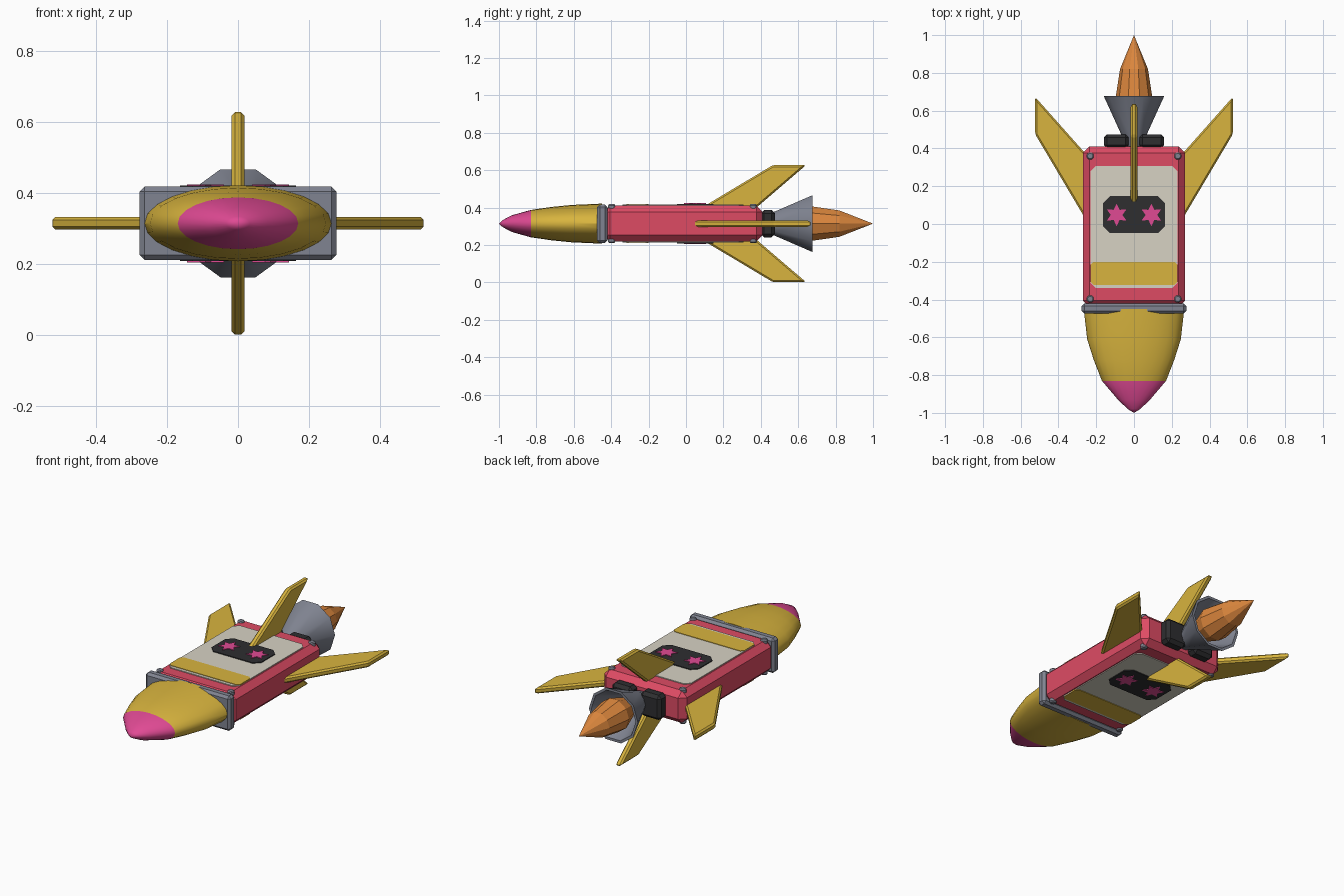
import bpy, bmesh, math
from mathutils import Vector

ZC = 0.314  # height of the centre line

cube = bpy.data.objects.get("Cube")
if cube:
    bpy.data.objects.remove(cube, do_unlink=True)


def material(name, r, g, b):
    lin = [((c / 255 + 0.055) / 1.055) ** 2.4 for c in (r, g, b)] + [1.0]
    m = bpy.data.materials.new(name)
    m.use_nodes = True
    m.diffuse_color = lin
    m.node_tree.nodes["Principled BSDF"].inputs["Base Color"].default_value = lin
    return m


RED = material("red", 222, 75, 100)
YELLOW = material("yellow", 216, 180, 62)
PINK = material("pink", 224, 74, 148)
CREAM = material("cream", 215, 210, 196)
GRAY = material("gray", 128, 132, 145)
BLACK = material("black", 46, 46, 48)
ORANGE = material("orange", 222, 136, 62)


def finish(name, bm, mats, bevel=0, smooth=None):
    bmesh.ops.recalc_face_normals(bm, faces=bm.faces)
    me = bpy.data.meshes.new(name)
    bm.to_mesh(me)
    bm.free()
    ob = bpy.data.objects.new(name, me)
    ob.location.z = ZC
    bpy.context.collection.objects.link(ob)
    for m in mats:
        me.materials.append(m)
    if bevel:
        mod = ob.modifiers.new("chamfer", 'BEVEL')
        mod.width = bevel
        mod.segments = 1
        mod.limit_method = 'ANGLE'
    if smooth:
        bpy.ops.object.select_all(action='DESELECT')
        ob.select_set(True)
        bpy.context.view_layer.objects.active = ob
        bpy.ops.object.shade_smooth_by_angle(angle=math.radians(smooth))
    return ob


def prism(name, pts, lo, hi, mat, place=lambda u, v, w: (u, v, w), bevel=0):
    """Extrude a flat outline from lo to hi, then map it into space."""
    bm = bmesh.new()
    rings = [[bm.verts.new(place(u, v, w)) for u, v in pts] for w in (lo, hi)]
    bm.faces.new(rings[0])
    bm.faces.new(rings[1])
    n = len(pts)
    for i in range(n):
        j = (i + 1) % n
        bm.faces.new((rings[0][i], rings[0][j], rings[1][j], rings[1][i]))
    return finish(name, bm, [mat], bevel)


def rect(x0, x1, y0, y1, c=0):
    if not c:
        return [(x0, y0), (x1, y0), (x1, y1), (x0, y1)]
    return [(x0 + c, y0), (x1 - c, y0), (x1, y0 + c), (x1, y1 - c),
            (x1 - c, y1), (x0 + c, y1), (x0, y1 - c), (x0, y0 + c)]


def lathe(name, profile, sides, mats, smooth=None, phase=0, rule=None):
    """Rings of (y, x radius, z radius) around the long axis; zero radius is a tip."""
    bm = bmesh.new()
    rings = []
    for y, rx, rz in profile:
        if rx == 0:
            rings.append([bm.verts.new((0, y, 0))] * sides)
            continue
        angles = [math.tau * (i + phase) / sides for i in range(sides)]
        rings.append([bm.verts.new((rx * math.cos(a), y, rz * math.sin(a))) for a in angles])
    for a, b in zip(rings, rings[1:]):
        for i in range(sides):
            j = (i + 1) % sides
            corners = list(dict.fromkeys((a[i], a[j], b[j], b[i])))
            bm.faces.new(corners)
    if profile[0][1]:
        bm.faces.new(rings[0])
    if rule:
        for f in bm.faces:
            f.material_index = rule(f.calc_center_median())
    return finish(name, bm, mats, smooth=smooth)


# Hull and front collar
prism("body", rect(-0.27, 0.27, -0.44, 0.41), -0.096, 0.096, RED, bevel=0.034)
prism("collar", rect(-0.277, 0.277, -0.475, -0.42), -0.103, 0.103, GRAY, bevel=0.014)

# Flattened nose with a coloured tip
nose = [(-0.45, 0.266, 0.107), (-0.61, 0.248, 0.1), (-0.72, 0.213, 0.089),
        (-0.83, 0.17, 0.073), (-0.93, 0.085, 0.045), (-0.98, 0.033, 0.019), (-1.0, 0, 0)]
lathe("nose", nose, 24, [YELLOW, PINK], smooth=35,
      rule=lambda c: 1 if c.y < -0.83 else 0)

# Engine mounts, hollow nozzle and flame
for side, s in (("left", 1), ("right", -1)):
    prism("engine_mount_" + side, rect(0.028, 0.16, 0.4, 0.475), -0.073, 0.073, BLACK,
          lambda u, v, w: (s * u, v, w), bevel=0.018)
lathe("nozzle", [(0.4, 0.04, 0.04), (0.475, 0.068, 0.068), (0.677, 0.16, 0.16),
                 (0.677, 0.145, 0.145), (0.5, 0.062, 0.062), (0.49, 0, 0)],
      10, [GRAY], smooth=38)
lathe("flame", [(0.56, 0.06, 0.06), (0.67, 0.097, 0.097), (0.82, 0.074, 0.074), (1.0, 0, 0)],
      10, [ORANGE])

# Swept fins: outline is (distance from axis, y)
side_fin = [(0.25, 0.015), (0.523, 0.475), (0.523, 0.672), (0.25, 0.365)]
tall_fin = [(0.08, 0.075), (0.313, 0.465), (0.313, 0.642), (0.08, 0.37)]
for s, side, tall in ((1, "left", "top"), (-1, "right", "bottom")):
    prism("fin_" + side, side_fin, -0.018, 0.018, YELLOW,
          lambda u, v, w: (s * u, v, w), bevel=0.009)
    prism("fin_" + tall, tall_fin, -0.018, 0.018, YELLOW,
          lambda u, v, w: (w, v, s * u), bevel=0.009)

# Decoration repeated on the upper and lower faces
star = []
for i in range(12):
    r = 0.06 if i % 2 == 0 else 0.031
    a = math.tau * i / 12 + math.pi / 2
    star.append((r * math.cos(a), r * math.sin(a)))

for s, face in ((1, "top"), (-1, "bottom")):
    def flip(u, v, w):
        return (u, v, s * w)

    prism("panel_" + face, rect(-0.23, 0.23, -0.34, 0.308, 0.028), 0.094, 0.101, CREAM, flip)
    prism("stripe_" + face, rect(-0.23, 0.23, -0.322, -0.2, 0.016), 0.097, 0.104, YELLOW, flip)
    prism("eye_plate_" + face, rect(-0.163, 0.163, -0.048, 0.147, 0.035), 0.099, 0.106, BLACK, flip)
    for k, side in ((1, "left"), (-1, "right")):
        prism(f"star_{face}_{side}", [(k * 0.092 + x, 0.048 + y) for x, y in star],
              0.103, 0.11, PINK, flip)
        # Corner bolts
        for y, end in ((-0.397, "front"), (0.36, "back")):
            bolt = [(k * 0.232 + 0.021 * math.cos(math.tau * i / 8),
                     y + 0.021 * math.sin(math.tau * i / 8)) for i in range(8)]
            prism(f"bolt_{face}_{side}_{end}", bolt, 0.07, 0.104, GRAY, flip, bevel=0.006)
